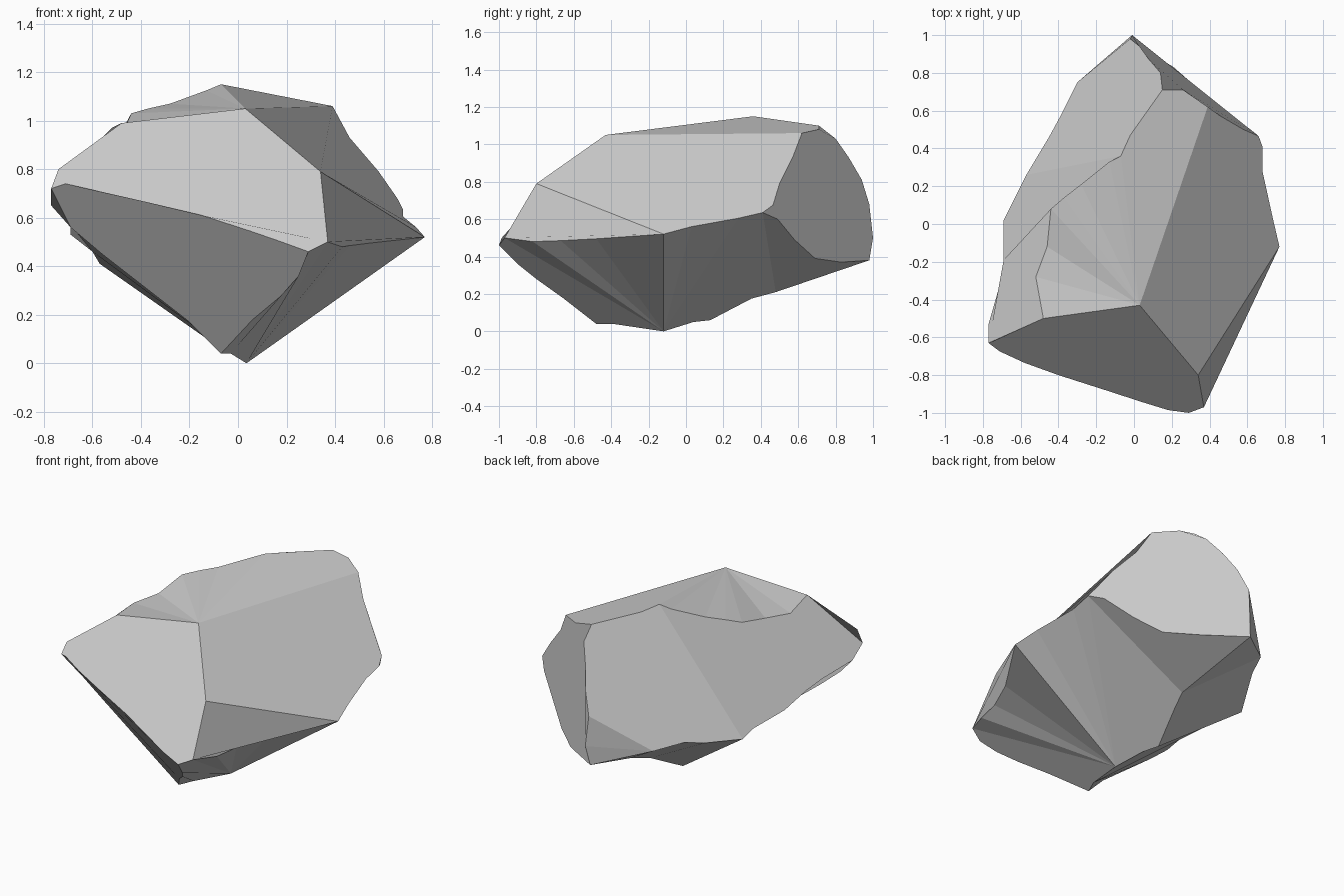
import bpy, bmesh

if "Cube" in bpy.data.objects:
    bpy.data.objects.remove(bpy.data.objects["Cube"])

# Corners where three or more facets meet
A, B, C, D = (.03, -.43, 1.05), (-.48, -.50, .99), (.39, .62, 1.06), (.34, -.80, .79)
E, F, G, H = (.37, -.97, .50), (.29, -1, .46), (.77, -.12, .52), (-.77, -.63, .72)
J, K, L, M = (.035, -.12, 0), (-.07, -.48, .04), (-.03, .98, .38), (-.74, -.62, .80)
N, P, Q, R = (.68, .41, .635), (.15, .71, 1.10), (-.02, .98, .68), (-.30, .75, .45)
S, T, U = (-.07, .13, .06), (.26, .71, 1.08), (.05, .48, .21)
PEAK, WAIST = (-.07, .36, 1.15), (-.57, .26, .41)

# Broken edges shared by neighbouring facets
crest_front = [B, (-.52, -.28, .97), (-.46, -.12, .985), (-.44, .08, 1.03),
               (-.37, .14, 1.05), (-.28, .21, 1.07), (-.13, .33, 1.125), PEAK]
crest_back = [PEAK, (-.02, .47, 1.13), P]
brow = [H, (-.71, -.675, .74), (-.58, -.735, .71), (-.40, -.80, .67), (-.15, -.88, .61),
        (.05, -.945, .545), (.18, -.985, .50), F]
right_front = [E, (.43, -.82, .48), (.46, -.67, .485), (.54, -.48, .495), G]
right_rear = [G, (.735, .03, .56), (.68, .28, .605), N]
shoulder = [C, (.46, .57, .93), (.58, .50, .79), (.66, .465, .675), N]
back_edge = [P, (.14, .80, 1.03), (.08, .87, .93), (.03, .94, .81), Q]
back_tip = [Q, (-.01, 1, .50), L]
back_low = [L, (.21, .83, .37), (.37, .69, .39), (.49, .58, .49), (.63, .49, .60), N]
left_back = [R, (-.39, .57, .46), (-.45, .46, .43), WAIST]
left_front = [WAIST, (-.60, .20, .46), (-.69, .02, .53), (-.69, -.19, .57),
              (-.71, -.32, .60), (-.77, -.53, .65), H]
keel = [F, (.25, -.90, .36), (.18, -.80, .28), (.06, -.66, .18), K]
belly = [K, (-.03, -.39, .04), J]
front_low = [H, (-.69, -.53, .56), (-.56, -.52, .45), (-.20, -.51, .17), K]
under_front = [J, (-.03, .04, .05), S]
under_back = [S, (0, .35, .175), U]

bm = bmesh.new()
verts = {}


def facet(*edges):
    """One facet bounded by a closed run of edges."""
    loop = list(dict.fromkeys(p for e in edges for p in e))
    for p in loop:
        if p not in verts:
            verts[p] = bm.verts.new(p)
    bm.faces.new([verts[p] for p in loop])


def fan(tip, edge):
    """Triangles from one corner to every step of an edge."""
    for p, q in zip(edge, edge[1:]):
        facet([tip, p, q])


def back(edge):
    return edge[::-1]


# Top
fan(A, crest_front)
facet([A], crest_back, [T, C])
# Upper right and its front chip
facet([A], shoulder, back(right_rear), [D])
facet([D], right_front)
# Front, above and below the brow
facet([A, B, M], brow, [E, D])
facet(brow, keel, back(front_low))
# Lower right
fan(J, right_front)
facet([E, J], back(belly), back(keel))
fan(J, right_rear)
facet([J, N, U], back(under_back), back(under_front))
facet([U, N], back(back_low))
# Back right and the chip at the tip
facet([P, T], shoulder, back(back_low), back(back_tip), back(back_edge))
fan(R, back_tip)
# Left
facet(crest_back, back_edge, left_back)
facet(left_front, [M], crest_front)
# Bottom
facet([R, L, U])
facet(left_back, under_back)
facet(left_front, front_low, belly, under_front)

bmesh.ops.recalc_face_normals(bm, faces=bm.faces[:])
mesh = bpy.data.meshes.new("rock")
bm.to_mesh(mesh)
bm.free()
rock = bpy.data.objects.new("rock", mesh)
bpy.context.collection.objects.link(rock)
